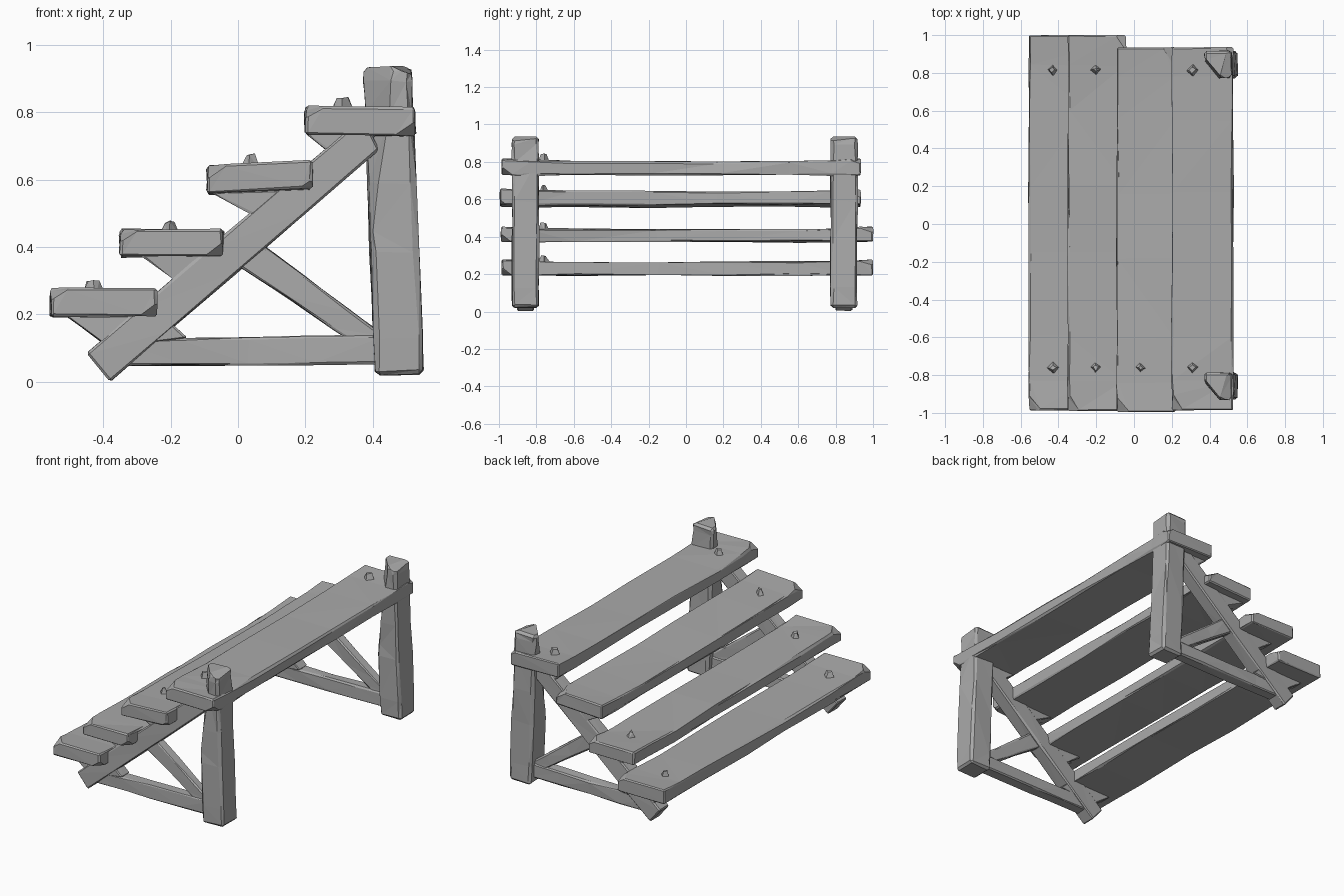
import bpy, bmesh, random
from mathutils import Vector

random.seed(4)
cube = bpy.data.objects.get("Cube")
if cube:
    bpy.data.objects.remove(cube)

wood = bpy.data.materials.new("grey wood")
wood.use_nodes = True
grey = (0.4, 0.4, 0.4, 1)
wood.diffuse_color = grey
wood.node_tree.nodes["Principled BSDF"].inputs["Base Color"].default_value = grey


def finish(name, bm):
    bmesh.ops.triangulate(bm, faces=[f for f in bm.faces if len(f.verts) > 3])
    bmesh.ops.recalc_face_normals(bm, faces=bm.faces)
    mesh = bpy.data.meshes.new(name)
    bm.to_mesh(mesh)
    bm.free()
    mesh.materials.append(wood)
    obj = bpy.data.objects.new(name, mesh)
    bpy.context.collection.objects.link(obj)
    return obj


def timber(name, profile, y0, y1, along, cuts=(), rough=0.005, edge=0.007, sag=0, chips=()):
    """Rough-hewn timber: side profile in x/z extruded over y, cut across its length."""
    bm = bmesh.new()
    face = bm.faces.new([bm.verts.new((x, y0, z)) for x, z in profile])
    ext = bmesh.ops.extrude_face_region(bm, geom=[face])
    for v in ext["geom"]:
        if isinstance(v, bmesh.types.BMVert):
            v.co.y = y1
    bmesh.ops.recalc_face_normals(bm, faces=bm.faces)

    def slice_at(point, normal, clear=False):
        geom = bm.verts[:] + bm.edges[:] + bm.faces[:]
        bmesh.ops.bisect_plane(bm, geom=geom, plane_co=point, plane_no=normal, clear_outer=clear)
        if clear:
            bmesh.ops.holes_fill(bm, edges=[e for e in bm.edges if e.is_boundary])

    # worn edges, then knocked-off corners
    bmesh.ops.bevel(bm, geom=bm.edges[:], offset=edge, segments=1, affect='EDGES')
    for point, normal in chips:
        slice_at(Vector(point), Vector(normal).normalized(), True)
    along = Vector(along).normalized()
    reach = [v.co.dot(along) for v in bm.verts]
    lo, hi = min(reach), max(reach)
    for c in cuts:
        slice_at(along * (lo + (hi - lo) * c), along)
    top = max(z for x, z in profile) - 0.04
    for v in bm.verts:
        t = (v.co.dot(along) - lo) / (hi - lo)
        if v.co.z > top:
            v.co.z -= sag * max(0, 1 - (2 * t - 1) ** 4)
        inside = 0.03 < t < 0.97
        v.co += Vector([random.uniform(-rough, rough) for i in range(3)]) * (1 if inside else 0.4)
    return finish(name, bm)


def box_profile(x0, x1, z0, z1, tilt=0.0):
    return [(x0, z0), (x1, z0 + tilt), (x1, z1 + tilt), (x0, z1)]


# Four long step planks
planks = [
    ("bottom_step", -0.555, -0.24, 0.193, 0.28, 0.0, -0.985, 1.0),
    ("second_step", -0.35, -0.045, 0.372, 0.453, 0.0, -0.99, 1.0),
    ("third_step", -0.09, 0.22, 0.558, 0.642, 0.015, -0.995, 0.935),
    ("top_step", 0.20, 0.525, 0.733, 0.82, -0.005, -0.985, 0.935),
]
for name, x0, x1, z0, z1, tilt, ya, yb in planks:
    chips = [((x1 - 0.03, ya, z0 + 0.02), (0.5, -0.5, -0.7)),
             ((x0 + 0.02, ya + 0.06, z1), (-0.5, -0.35, 0.8)),
             ((x1 - 0.02, yb - 0.05, z1), (0.5, 0.3, 0.8))]
    timber(name, box_profile(x0, x1, z0, z1, tilt), ya, yb, (0, 1, 0),
           (0.08, 0.2, 0.42, 0.6, 0.8, 0.92), sag=0.015, chips=chips)


# Wooden pegs through the planks
def peg(name, x, y, z):
    bm = bmesh.new()
    bmesh.ops.create_cone(bm, cap_ends=True, segments=4, radius1=0.036, radius2=0.014, depth=0.05)
    for v in bm.verts:
        v.co += Vector((x, y, z)) + Vector([random.uniform(-0.006, 0.006) for i in range(3)])
    finish(name, bm)


peg_rows = [("bottom", -0.43, 0.275), ("second", -0.205, 0.45),
            ("third", 0.035, 0.648), ("top", 0.31, 0.815)]
for label, x, z in peg_rows:
    peg(label + "_step_right_peg", x, -0.76, z)
    if label != "third":
        peg(label + "_step_left_peg", x, 0.815, z)

# Two triangular end frames
for side, y in (("right", -0.858), ("left", 0.845)):
    timber(side + "_post", [(0.408, 0.018), (0.55, 0.022), (0.513, 0.937), (0.372, 0.932)],
           y - 0.071, y + 0.071, (0, 0, 1), (0.12, 0.4, 0.62, 0.85, 0.95), edge=0.013,
           chips=[((0.395, y - 0.07, 0.38), (-1, -0.8, 0.12)),
                  ((0.5, y, 0.925), (0.35, -0.1, 0.9))])
    timber(side + "_stringer", [(-0.45, 0.085), (-0.38, 0.0), (0.42, 0.69), (0.37, 0.785)],
           y - 0.045, y + 0.045, (0.76, 0, 0.65), (0.2, 0.45, 0.7), rough=0.003)
    timber(side + "_bottom_rail", [(-0.37, 0.047), (0.43, 0.053), (0.43, 0.138), (-0.36, 0.125)],
           y - 0.035, y + 0.035, (1, 0, 0), (0.25, 0.5, 0.75), rough=0.003)
    timber(side + "_brace", [(-0.04, 0.37), (0.43, 0.06), (0.43, 0.14), (0.04, 0.43)],
           y - 0.03, y + 0.03, (0.84, 0, -0.54), (0.4, 0.7), rough=0.003)
    # wedge cleats carrying the steps
    cleats = [
        [(-0.51, 0.195), (-0.38, 0.1), (-0.15, 0.13), (-0.21, 0.185), (-0.25, 0.2)],
        [(-0.29, 0.375), (-0.19, 0.303), (-0.1, 0.3), (-0.06, 0.38)],
        [(-0.085, 0.563), (0.045, 0.495), (0.12, 0.5), (0.19, 0.57)],
        [(0.2, 0.737), (0.27, 0.685), (0.35, 0.68), (0.42, 0.74)],
    ]
    for (label, x, z), profile in zip(peg_rows, cleats):
        timber(side + "_" + label + "_cleat", profile, y - 0.04, y + 0.04, (1, 0, 0),
               rough=0.003, edge=0.005)
